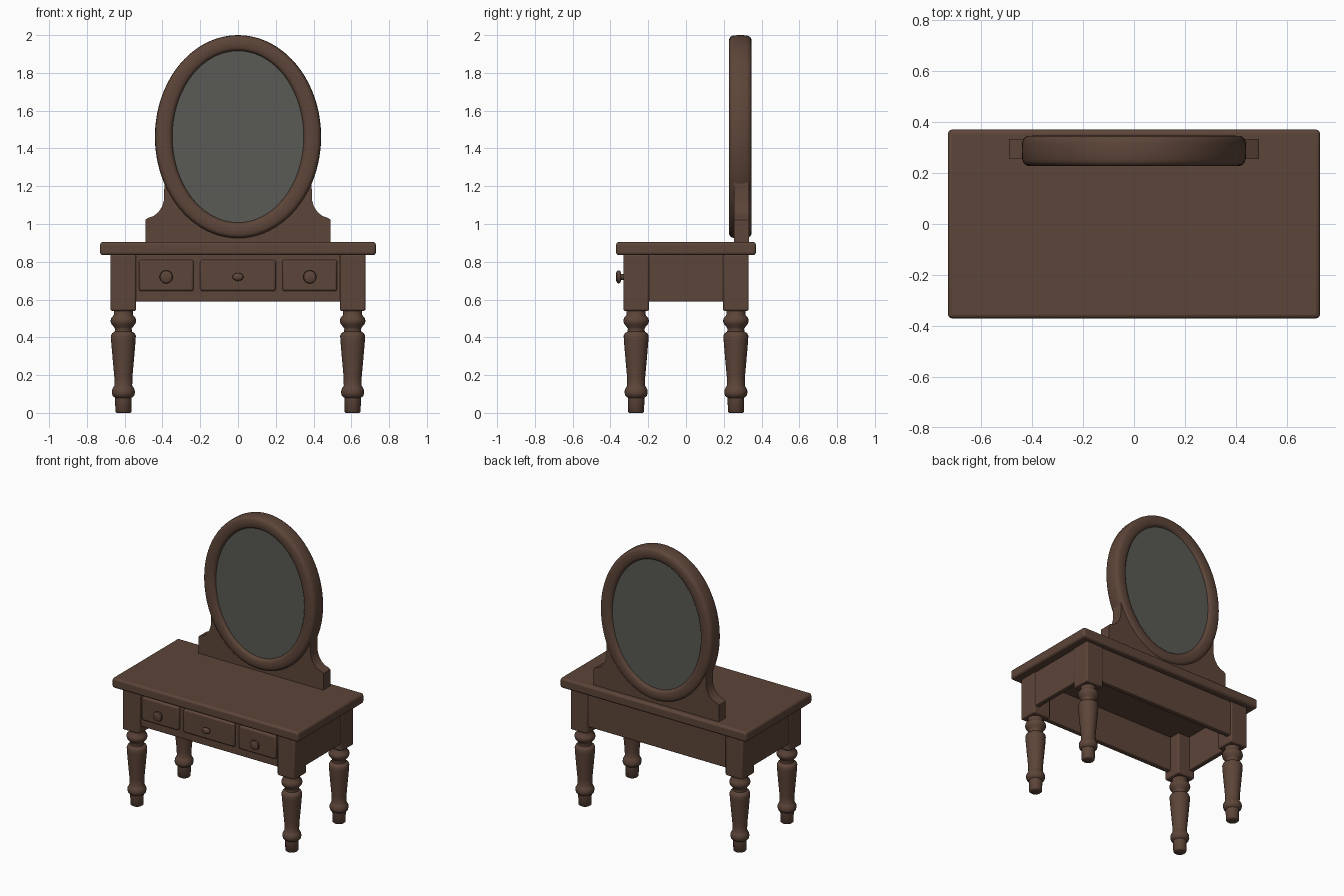
import bpy, bmesh, math
from mathutils import Matrix

if "Cube" in bpy.data.objects:
    bpy.data.objects.remove(bpy.data.objects["Cube"])


def material(name, rgb):
    m = bpy.data.materials.new(name)
    m.diffuse_color = (*rgb, 1)
    m.use_nodes = True
    m.node_tree.nodes["Principled BSDF"].inputs["Base Color"].default_value = m.diffuse_color
    return m


WOOD = material("brown wood", (0.108, 0.059, 0.040))
GLASS = material("grey mirror glass", (0.100, 0.102, 0.090))


def finish(name, bm, mat=WOOD, bevel=0.0, angle=40):
    bmesh.ops.recalc_face_normals(bm, faces=bm.faces[:])
    me = bpy.data.meshes.new(name)
    bm.to_mesh(me)
    bm.free()
    me.materials.append(mat)
    ob = bpy.data.objects.new(name, me)
    bpy.context.collection.objects.link(ob)
    bpy.ops.object.select_all(action='DESELECT')
    ob.select_set(True)
    bpy.context.view_layer.objects.active = ob
    bpy.ops.object.shade_smooth_by_angle(angle=math.radians(angle))
    if bevel:
        b = ob.modifiers.new("soft edges", 'BEVEL')
        b.width, b.segments, b.limit_method = bevel, 3, 'ANGLE'
    return ob


def box(name, x, y, z, bevel=0.006):
    bm = bmesh.new()
    size = [b - a for a, b in (x, y, z)]
    mid = [(a + b) / 2 for a, b in (x, y, z)]
    bmesh.ops.create_cube(bm, size=1, matrix=Matrix.Translation(mid) @ Matrix.Diagonal((*size, 1)))
    return finish(name, bm, bevel=bevel)


def lathe(name, profile, matrix, n=28):
    """Turn a (radius, height) profile around z, then place it."""
    bm = bmesh.new()
    rings = [[bm.verts.new((r * math.cos(2 * math.pi * i / n), r * math.sin(2 * math.pi * i / n), z))
              for i in range(n)] for r, z in profile]
    for a, b in zip(rings, rings[1:]):
        for i in range(n):
            bm.faces.new((a[i], a[(i + 1) % n], b[(i + 1) % n], b[i]))
    bm.faces.new(rings[0])
    bm.faces.new(rings[-1])
    bm.transform(matrix)
    return finish(name, bm, angle=50)


# Table top
box("table_top", (-0.73, 0.73), (-0.37, 0.37), (0.835, 0.905), 0.015)

# Legs: square post above, turned part below
TURNING = [(0.036, 0), (0.042, 0.006), (0.044, 0.08), (0.057, 0.09), (0.061, 0.105), (0.060, 0.122),
           (0.052, 0.137), (0.047, 0.145), (0.048, 0.19), (0.057, 0.29), (0.065, 0.385), (0.066, 0.408),
           (0.060, 0.422), (0.046, 0.430), (0.044, 0.445), (0.050, 0.455), (0.064, 0.472), (0.068, 0.487),
           (0.064, 0.503), (0.050, 0.518), (0.050, 0.55)]
for side, sx in (("left", -1), ("right", 1)):
    for end, sy in (("front", -1), ("rear", 1)):
        cx, cy = sx * 0.607, sy * 0.264
        box(f"{end}_{side}_post", (cx - 0.068, cx + 0.068), (cy - 0.068, cy + 0.068), (0.54, 0.84), 0.01)
        lathe(f"{end}_{side}_leg", TURNING, Matrix.Translation((cx, cy, 0)))
    box(f"{side}_apron", sorted((sx * 0.63, sx * 0.668)), (-0.25, 0.25), (0.59, 0.84))
box("front_apron", (-0.58, 0.58), (-0.315, -0.275), (0.59, 0.84))
box("rear_apron", (-0.58, 0.58), (0.285, 0.325), (0.59, 0.84))

# Drawers and knobs
KNOB = [(0.016, 0), (0.016, 0.014), (0.030, 0.018), (0.035, 0.026), (0.032, 0.036), (0.018, 0.042)]
for name, x0, x1, ks in (("left", -0.525, -0.235, (1, 1)), ("middle", -0.2, 0.2, (0.85, 0.6)),
                         ("right", 0.235, 0.525, (1, 1))):
    box(f"{name}_drawer", (x0, x1), (-0.331, -0.29), (0.645, 0.81), 0.012)
    place = (Matrix.Translation(((x0 + x1) / 2, -0.329, 0.72)) @ Matrix.Rotation(math.pi / 2, 4, 'X')
             @ Matrix.Diagonal((ks[0], ks[1], 1, 1)))
    lathe(f"{name}_knob", KNOB, place, 24)

# Oval mirror frame: rounded section swept between inner and outer ellipse
CZ = 1.462
N, M = 80, 20
bm = bmesh.new()
rings = []
for i in range(N):
    a = 2 * math.pi * i / N
    ring = []
    for j in range(M):
        c, s = math.cos(2 * math.pi * j / M), math.sin(2 * math.pi * j / M)
        t = 0.5 + 0.5 * math.copysign(abs(c) ** 0.55, c)
        y = 0.287 + 0.06 * math.copysign(abs(s) ** 0.55, s)
        ring.append(bm.verts.new(((0.345 + 0.095 * t) * math.cos(a), y,
                                  CZ + (0.452 + 0.086 * t) * math.sin(a))))
    rings.append(ring)
for i in range(N):
    p, q = rings[i], rings[(i + 1) % N]
    for j in range(M):
        k = (j + 1) % M
        bm.faces.new((p[j], p[k], q[k], q[j]))
finish("mirror_frame", bm, angle=60)

# Mirror glass
bm = bmesh.new()
bmesh.ops.create_cone(bm, cap_ends=True, segments=N, radius1=1, radius2=1, depth=1)
bm.transform(Matrix.Translation((0, 0.288, CZ)) @ Matrix.Diagonal((0.36, 0.076, 0.467, 1))
             @ Matrix.Rotation(math.pi / 2, 4, 'X'))
finish("mirror_glass", bm, GLASS)

# Scrolled support: stepped outer edge, inner edge hidden behind the frame
half = [(0.49, 0.90), (0.49, 1.022), (0.478, 1.032), (0.447, 1.042), (0.422, 1.062),
        (0.402, 1.092), (0.391, 1.13), (0.39, 1.23)]
start = math.asin(0.23 / 0.5)
inner = [(0.4 * math.cos(start + (math.pi - 2 * start) * i / 30),
          CZ - 0.5 * math.sin(start + (math.pi - 2 * start) * i / 30)) for i in range(31)]
outline = half + inner + [(-x, z) for x, z in reversed(half)]
bm = bmesh.new()
face = bm.faces.new([bm.verts.new((x, 0.255, z)) for x, z in outline])
solid = bmesh.ops.extrude_face_region(bm, geom=[face])
bmesh.ops.translate(bm, vec=(0, 0.078, 0), verts=[v for v in solid["geom"] if isinstance(v, bmesh.types.BMVert)])
finish("mirror_support", bm)
